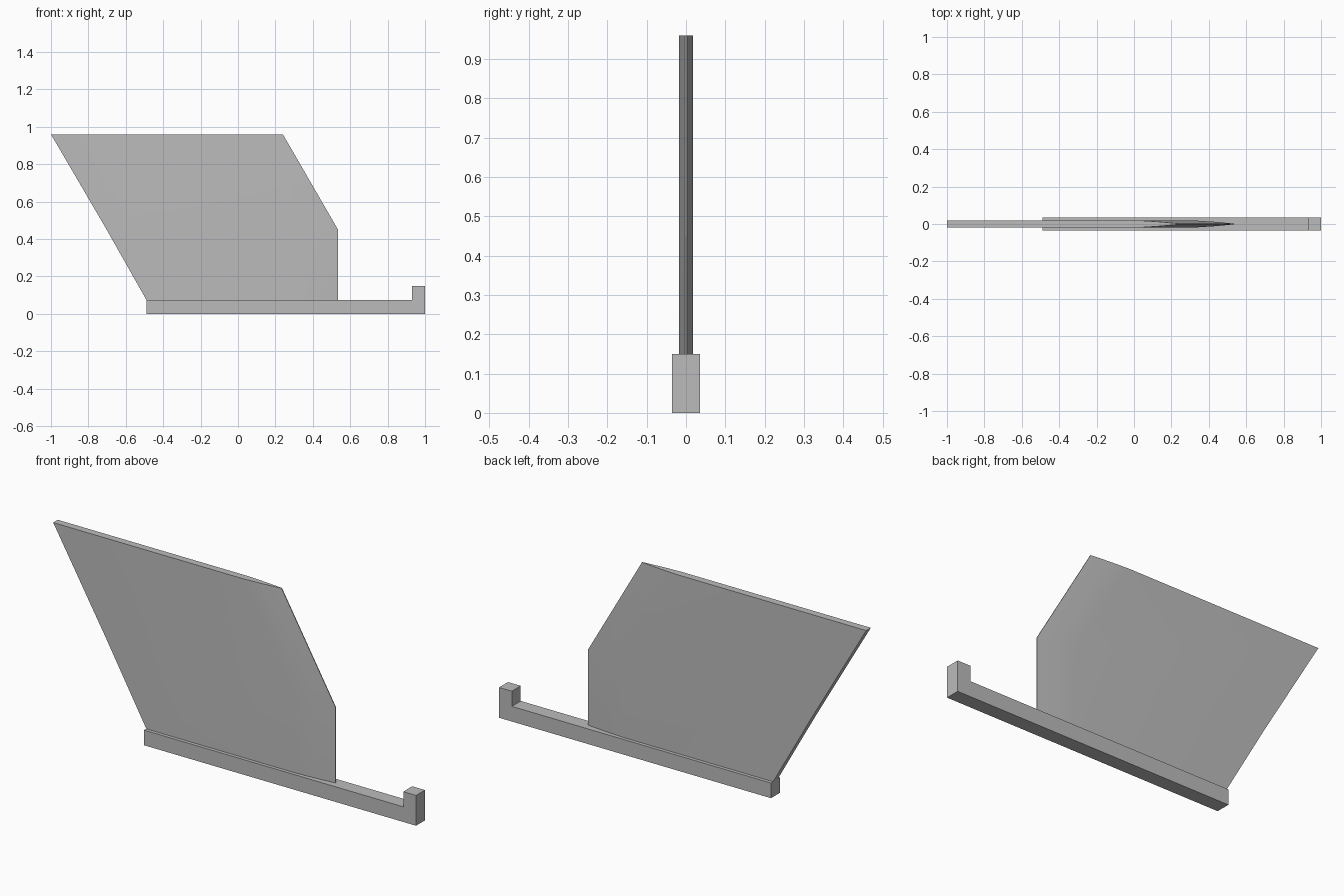
import bpy
import bmesh
from mathutils import Vector

cube = bpy.data.objects.get("Cube")
if cube:
    bpy.data.objects.remove(cube, do_unlink=True)

# One plain grey for the whole model
grey = bpy.data.materials.new("plain grey")
grey.use_nodes = True
GREY = (0.5, 0.5, 0.5, 1)
grey.diffuse_color = GREY
grey.node_tree.nodes["Principled BSDF"].inputs["Base Color"].default_value = GREY


def add_object(name, bm):
    bmesh.ops.recalc_face_normals(bm, faces=bm.faces)
    mesh = bpy.data.meshes.new(name)
    bm.to_mesh(mesh)
    bm.free()
    mesh.materials.append(grey)
    obj = bpy.data.objects.new(name, mesh)
    bpy.context.collection.objects.link(obj)
    return obj


# Base rail with an upright stop at its end, extruded from a side profile
rail = [(-0.49, 0), (1, 0), (1, 0.15), (0.93, 0.15), (0.93, 0.075), (-0.49, 0.075)]
bm = bmesh.new()
side = bm.faces.new([bm.verts.new((x, -0.035, z)) for x, z in rail])
swept = bmesh.ops.extrude_face_region(bm, geom=[side])
bmesh.ops.translate(bm, vec=Vector((0, 0.07, 0)),
                    verts=[v for v in swept["geom"] if isinstance(v, bmesh.types.BMVert)])
add_object("base_rail", bm)

# Blade lofted through three levels: height, trailing edge, leading edge
levels = [(0.075, -0.49, 0.535), (0.45, -0.702, 0.535), (0.96, -1, 0.24)]
# Leading taper: distance behind the edge, half thickness
taper = [(0.2, 0.018), (0.1, 0.0115), (0, 0.002)]

bm = bmesh.new()
rings = []
for z, back, front in levels:
    half = [(back, 0.018)] + [(front - d, t) for d, t in taper]
    outline = [(x, -y) for x, y in half] + half[::-1]
    rings.append([bm.verts.new((x, y, z)) for x, y in outline])
for low, high in zip(rings, rings[1:]):
    for i in range(len(low)):
        j = (i + 1) % len(low)
        bm.faces.new((low[i], low[j], high[j], high[i]))
bm.faces.new(rings[0][::-1])
bm.faces.new(rings[-1])
blade = add_object("blade", bm)

bpy.ops.object.select_all(action="DESELECT")
blade.select_set(True)
bpy.context.view_layer.objects.active = blade
bpy.ops.object.shade_smooth_by_angle(angle=0.52)
